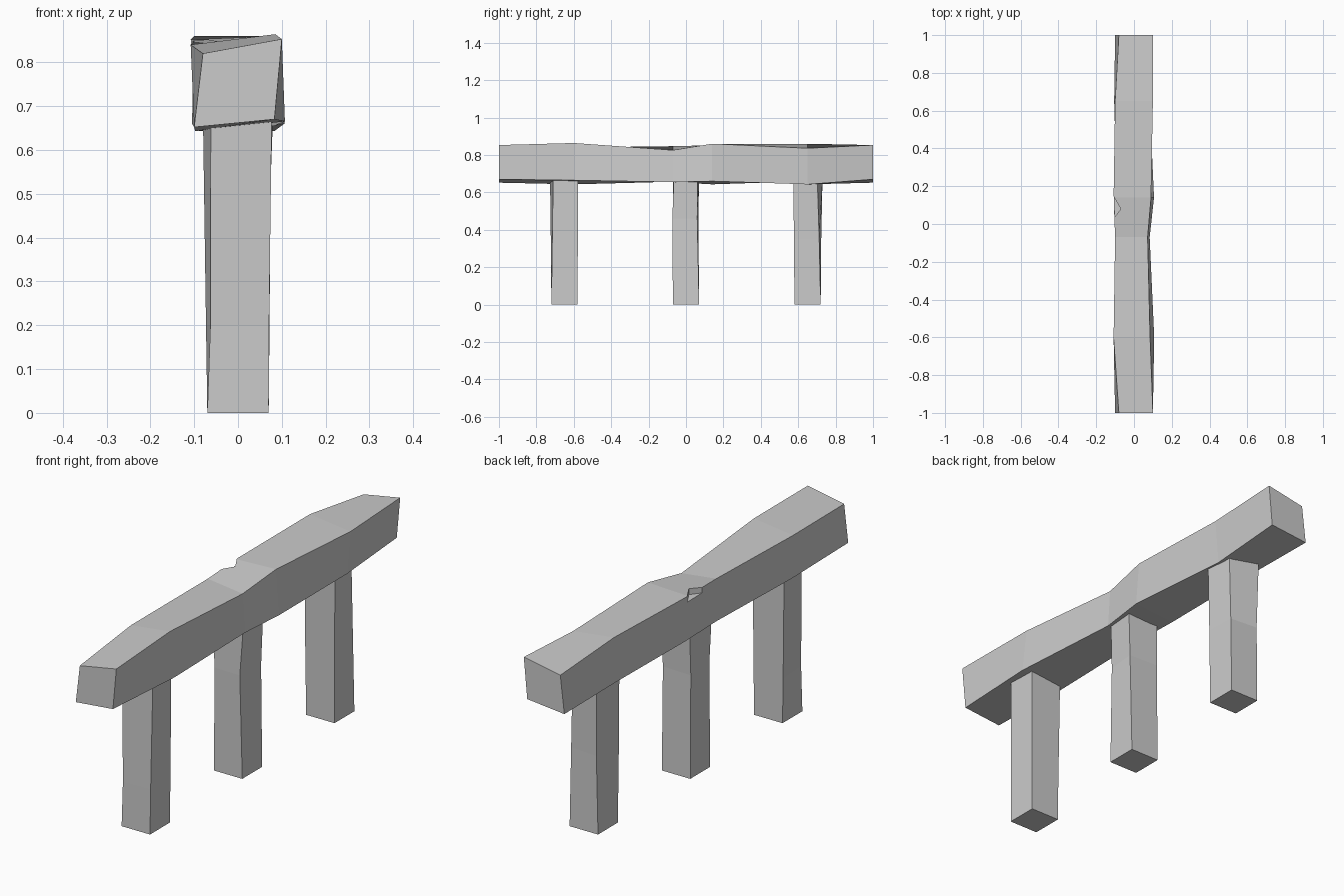
import bpy, bmesh
from mathutils import Vector

if "Cube" in bpy.data.objects:
    bpy.data.objects.remove(bpy.data.objects["Cube"])


def loft(name, rings):
    """Skin a run of four-point rings into a closed block."""
    bm = bmesh.new()
    loops = [[bm.verts.new(p) for p in ring] for ring in rings]
    for a, b in zip(loops, loops[1:]):
        for i in range(4):
            j = (i + 1) % 4
            bm.faces.new((a[i], a[j], b[j], b[i]))
    bm.faces.new(loops[0])
    bm.faces.new(loops[-1])
    bmesh.ops.recalc_face_normals(bm, faces=bm.faces)
    me = bpy.data.meshes.new(name)
    bm.to_mesh(me)
    bm.free()
    ob = bpy.data.objects.new(name, me)
    bpy.context.collection.objects.link(ob)
    return ob


# Rough-hewn top rail: (y, top left, top right, bottom right, bottom left) in x, z
end = ((-0.08, 0.82), (0.10, 0.853), (0.083, 0.67), (-0.10, 0.652))
sections = [
    (-1.0, *end),
    (-0.6, (-0.108, 0.84), (0.085, 0.864), (0.107, 0.665), (-0.098, 0.643)),
    (-0.07, (-0.10, 0.847), (0.072, 0.826), (0.083, 0.655), (-0.10, 0.657)),
    (0.14, (-0.108, 0.852), (0.09, 0.86), (0.106, 0.66), (-0.09, 0.643)),
    (0.65, (-0.10, 0.86), (0.10, 0.836), (0.083, 0.643), (-0.105, 0.66)),
    (1.0, *end),
]
rail = loft("top_rail", [[(x, y, z) for x, z in pts] for y, *pts in sections])

# Small chip out of the rail's upper left edge
chip = loft("chip_cutter", [
    [(-0.13, 0.0, z), (-0.07, 0.08, z), (-0.11, 0.15, z), (-0.14, 0.15, z)]
    for z in (0.825, 0.9)])
chip.hide_render = True
chip.hide_set(True)
cut = rail.modifiers.new("chip", 'BOOLEAN')
cut.operation = 'DIFFERENCE'
cut.solver = 'EXACT'
cut.object = chip

# Posts: (z, front left, front right, back right, back left), offsets from centre
B = 0.07
foot = (0.0, (-B, -B), (B, -B), (B, B), (-B, B))
posts = {
    "front_post": (-0.65, [
        foot,
        (0.2, (-0.063, -0.071), (0.071, -0.067), (0.072, 0.071), (-0.073, 0.07)),
        (0.68, (-0.062, -0.077), (0.077, -0.06), (0.075, 0.073), (-0.08, 0.073))]),
    "middle_post": (0.0, [
        foot,
        (0.46, (-0.066, -0.07), (0.06, -0.073), (0.072, 0.06), (-0.07, 0.066)),
        (0.68, (-0.078, -0.07), (0.072, -0.065), (0.08, 0.062), (-0.066, 0.07))]),
    "back_post": (0.65, [
        foot,
        (0.35, (-0.075, -0.07), (0.072, -0.073), (0.068, 0.062), (-0.064, 0.073)),
        (0.68, (-0.08, -0.066), (0.077, -0.076), (0.068, 0.052), (-0.07, 0.08))]),
}
for name, (yc, rings) in posts.items():
    loft(name, [[(x, yc + y, z) for x, y in pts] for z, *pts in rings])
